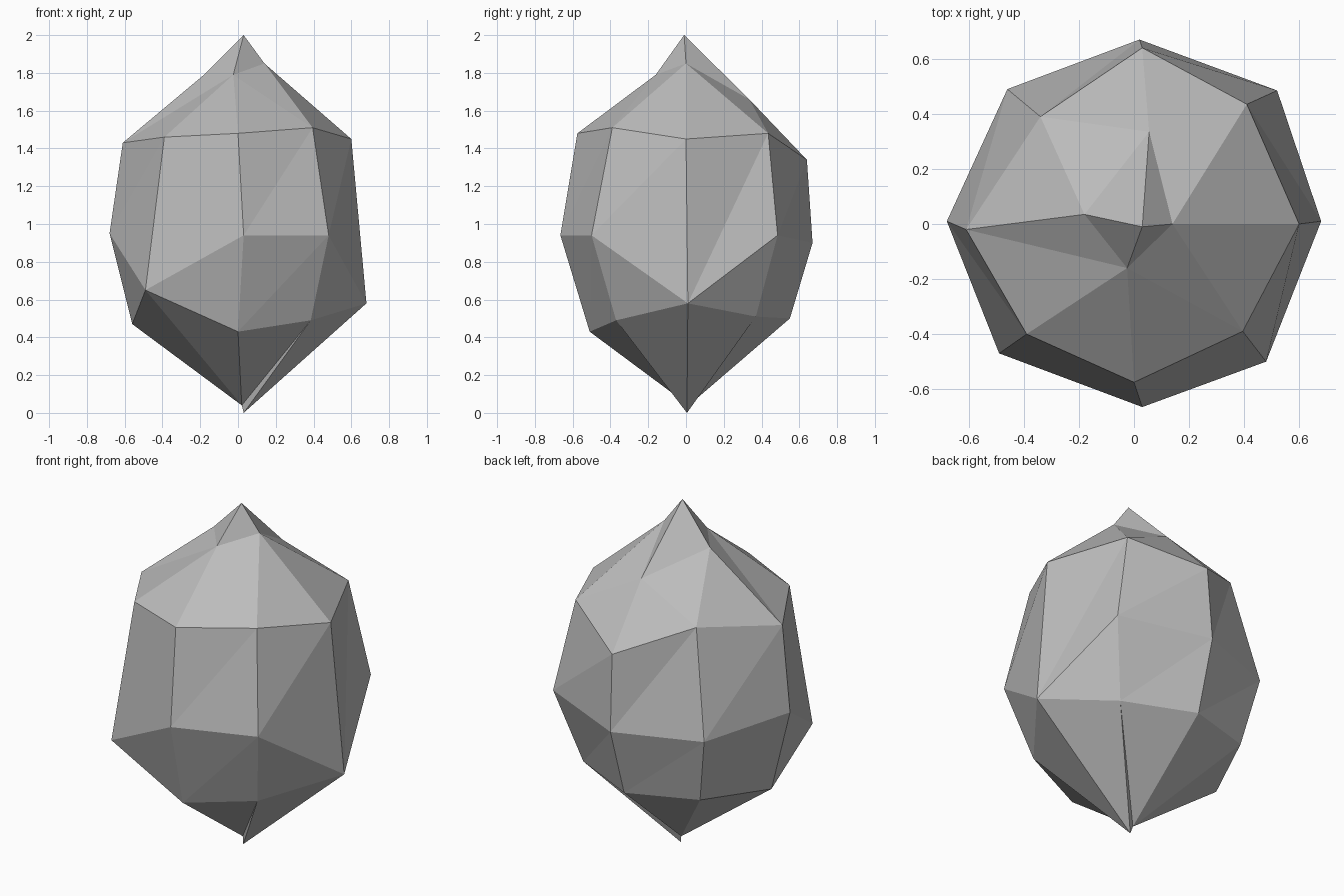
import bpy
import bmesh

default_cube = bpy.data.objects.get("Cube")
if default_cube:
    bpy.data.objects.remove(default_cube, do_unlink=True)

# Stone colour
stone = bpy.data.materials.new("stone_grey")
stone.use_nodes = True
colour = (0.5, 0.5, 0.5, 1.0)
stone.diffuse_color = colour
stone.node_tree.nodes["Principled BSDF"].inputs["Base Color"].default_value = colour

# Irregular eight-sided cross-sections, counter-clockwise from +x
SHOULDER = [(.6, 0, 1.45), (.41, .435, 1.48), (.03, .64, 1.34), (-.34, .39, 1.5),
            (-.61, -.02, 1.43), (-.39, -.4, 1.46), (0, -.575, 1.48), (.395, -.39, 1.51)]
WAIST = [(.68, .01, .58), (.52, .485, .94), (.02, .67, .9), (-.46, .49, .9),
         (-.68, .01, .95), (-.49, -.47, .65), (.03, -.665, .94), (.48, -.5, .94)]
# Lower section skips the two sides whose waist corner sags
LOWER = {1: (.405, .37, .51), 2: (.015, .55, .5), 3: (-.385, .42, .515),
         4: (-.56, .01, .47), 6: (0, -.51, .43), 7: (.385, -.37, .49)}
# Crown corners, each with the shoulder corners it fans out to
CROWN = [((.14, 0, 1.85), (7, 0, 1)), ((.055, .335, 1.66), (1, 2, 3)),
         ((-.18, .035, 1.79), (3, 4)), ((-.025, -.16, 1.79), (4, 5, 6, 7))]

bm = bmesh.new()


def face(*corners):
    """Add a triangle unless two of its corners coincide."""
    if len(set(corners)) == len(corners):
        bm.faces.new(corners)


shoulder = [bm.verts.new(p) for p in SHOULDER]
waist = [bm.verts.new(p) for p in WAIST]
lower = [bm.verts.new(LOWER[i]) if i in LOWER else waist[i] for i in range(len(waist))]
crown = [bm.verts.new(p) for p, fan in CROWN]
peak = bm.verts.new((.03, -.01, 2))
base = bm.verts.new((.02, .015, .04))
spur = bm.verts.new((.03, .005, 0))

# Body: two bands of triangles split along matching diagonals
for i in range(len(waist)):
    j = (i + 1) % len(waist)
    for top, bottom in ((shoulder, waist), (waist, lower)):
        face(bottom[i], bottom[j], top[j])
        face(bottom[i], top[j], top[i])

# Underside: closes on the base, with a thin spur on the +x side
for i in range(len(lower)):
    j = (i + 1) % len(lower)
    if i == 0:
        face(lower[i], spur, lower[j])
        face(spur, base, lower[j])
    elif j == 0:
        face(lower[i], spur, lower[j])
        face(lower[i], base, spur)
    else:
        face(lower[i], base, lower[j])

# Crown: fans down to the shoulder, then rises to the peak
for k, (point, fan) in enumerate(CROWN):
    after = crown[(k + 1) % len(crown)]
    for a, b in zip(fan, fan[1:]):
        face(shoulder[a], shoulder[b], crown[k])
    face(crown[k], shoulder[fan[-1]], after)
    face(crown[k], after, peak)

bmesh.ops.recalc_face_normals(bm, faces=bm.faces[:])
mesh = bpy.data.meshes.new("rock")
bm.to_mesh(mesh)
bm.free()
mesh.materials.append(stone)
rock = bpy.data.objects.new("rock", mesh)
bpy.context.collection.objects.link(rock)
